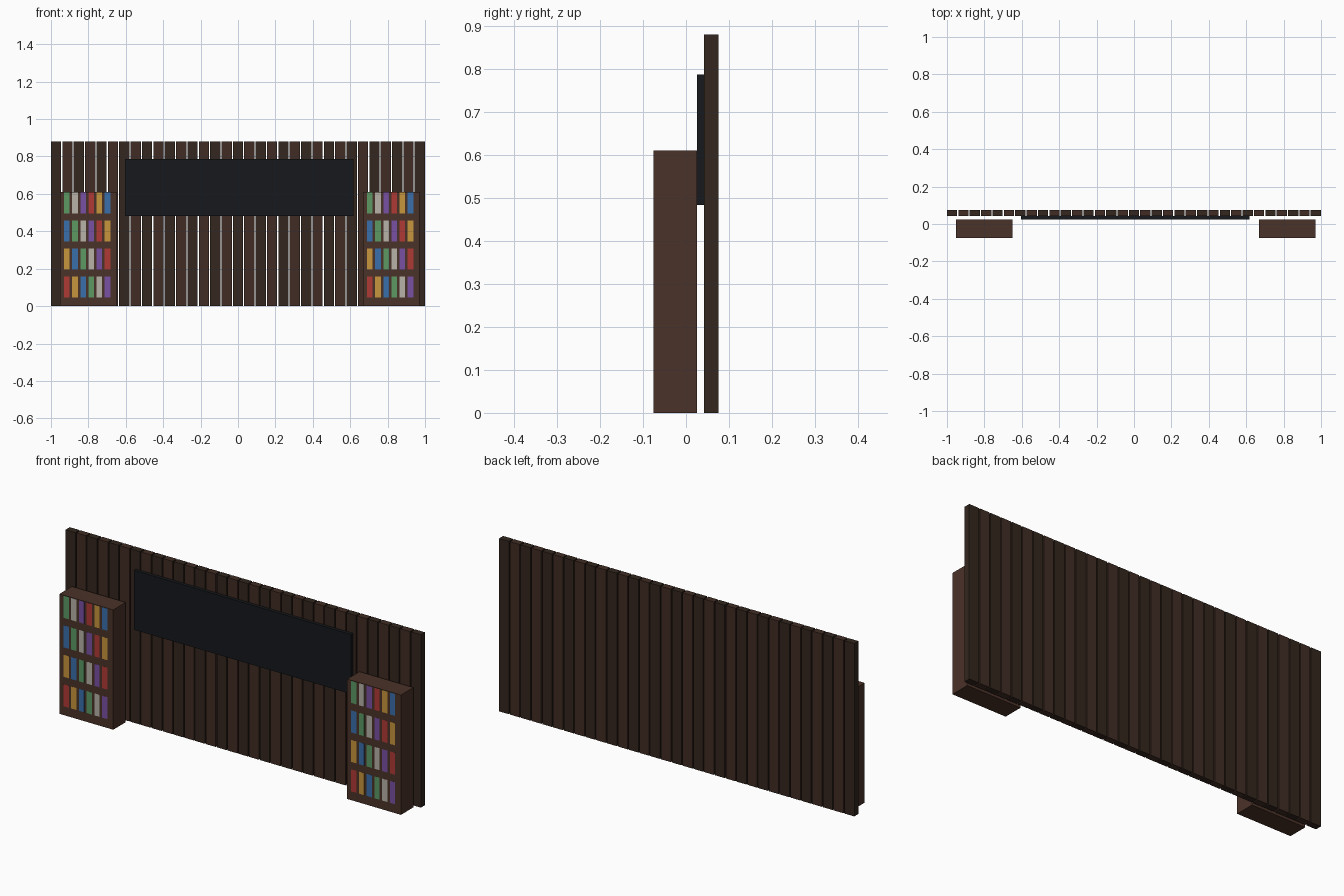
import bpy

if "Cube" in bpy.data.objects:
    bpy.data.objects.remove(bpy.data.objects["Cube"])

def srgb(hexa):
    vals = [int(hexa[i:i + 2], 16) / 255 for i in (0, 2, 4)]
    return [v / 12.92 if v <= 0.04045 else ((v + 0.055) / 1.055) ** 2.4 for v in vals] + [1]

def material(name, hexa):
    m = bpy.data.materials.new(name)
    m.diffuse_color = srgb(hexa)
    m.use_nodes = True
    m.node_tree.nodes["Principled BSDF"].inputs["Base Color"].default_value = m.diffuse_color
    return m

def box(name, x, y, z, mat):
    """Box from (min, max) ranges on each axis."""
    bpy.ops.mesh.primitive_cube_add(size=1, location=[(a + b) / 2 for a, b in (x, y, z)])
    ob = bpy.context.object
    ob.name = name
    ob.scale = [b - a for a, b in (x, y, z)]
    bpy.ops.object.transform_apply(location=False, rotation=False, scale=True)
    ob.data.materials.append(mat)
    return ob

slat_mats = [material("dark_walnut", "33261e"), material("light_walnut", "402c23")]
case_mat = material("bookcase_wood", "4a3228")
screen_mat = material("black_screen", "16181c")
book_mats = [material("book_" + n, h) for n, h in (
    ("red", "b03a35"), ("ochre", "c8963c"), ("blue", "3a70ac"),
    ("green", "5c9a64"), ("cream", "b8b2a8"), ("purple", "7a50a4"))]

# Slatted wall with narrow open gaps
SLATS, WIDTH = 33, 0.055
pitch = (2 - WIDTH) / (SLATS - 1)
for i in range(SLATS):
    x = -1 + i * pitch
    box(f"wall_slat_{i}", (x, x + WIDTH), (0.042, 0.075), (0, 0.88), slat_mats[i % 2])

# Wide screen panel mounted on the slats
box("screen_panel", (-0.603, 0.618), (0.025, 0.042), (0.483, 0.786), screen_mat)

# Two bookcases with four rows of six book spines, almost flush with the front
for side, x0 in (("left", -0.953), ("right", 0.667)):
    box(f"{side}_bookcase", (x0, x0 + 0.303), (-0.075, 0.025), (0, 0.61), case_mat)
    for row in range(4):
        for col in range(6):
            bx, bz = x0 + 0.023 + col * 0.0435, 0.045 + row * 0.15
            box(f"{side}_book_{row}_{col}", (bx, bx + 0.03), (-0.0754, -0.015),
                (bz, bz + 0.112), book_mats[(row + col) % 6])
